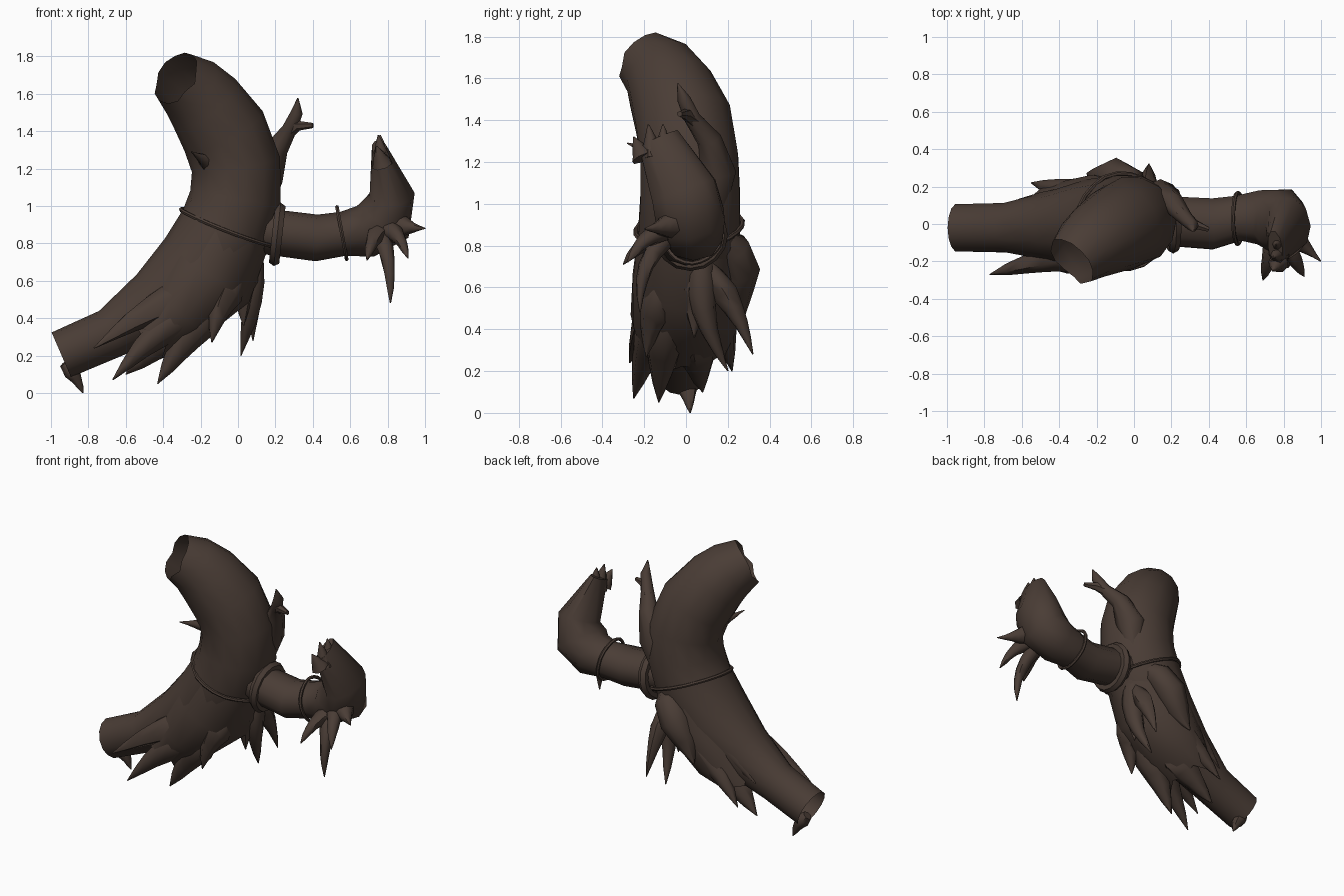
import bpy, bmesh, math, random
from mathutils import Vector

if "Cube" in bpy.data.objects:
    bpy.data.objects.remove(bpy.data.objects["Cube"])

random.seed(4)
bark = bpy.data.materials.new("dark brown bark")
bark.diffuse_color = (0.068, 0.046, 0.036, 1)
bark.use_nodes = True
bark.node_tree.nodes["Principled BSDF"].inputs["Base Color"].default_value = bark.diffuse_color


def skin(name, rings, closed=False, caps=False):
    """Bridge rings of points into one smooth-shaded object."""
    bm = bmesh.new()
    loops = [[bm.verts.new(p) for p in ring] for ring in rings]
    pairs = list(zip(loops, loops[1:])) + ([(loops[-1], loops[0])] if closed else [])
    for a, b in pairs:
        for k in range(len(a)):
            j = (k + 1) % len(a)
            bm.faces.new((a[k], a[j], b[j], b[k]))
    if caps:
        bm.faces.new(loops[0])
        bm.faces.new(loops[-1])
    bmesh.ops.recalc_face_normals(bm, faces=bm.faces)
    me = bpy.data.meshes.new(name)
    bm.to_mesh(me)
    bm.free()
    me.materials.append(bark)
    ob = bpy.data.objects.new(name, me)
    bpy.context.collection.objects.link(ob)
    bpy.ops.object.select_all(action='DESELECT')
    ob.select_set(True)
    bpy.context.view_layer.objects.active = ob
    bpy.ops.object.shade_smooth_by_angle(angle=math.radians(55))


def tube(name, path, sides=8, wobble=0.0, caps=False, axis=(0, 1, 0), jag=0.0):
    """Tube through (x, y, z, radius[, radius along axis]); jag tears the last ring."""
    pts = [Vector(p[:3]) for p in path]
    rings = []
    for i, p in enumerate(path):
        t = (pts[min(i + 1, len(pts) - 1)] - pts[max(i - 1, 0)]).normalized()
        side = Vector(axis)
        side = (side - t * side.dot(t)).normalized()
        up = t.cross(side)
        ring = []
        for k in range(sides):
            a = math.tau * k / sides
            w = 1 + random.uniform(-wobble, wobble)
            v = pts[i] + (up * math.cos(a) * p[3] + side * math.sin(a) * p[-1]) * w
            if i == len(path) - 1:
                v += t * random.uniform(-jag, jag)
            ring.append(v)
        rings.append(ring)
    skin(name, rings, caps=caps)


def spike(name, base, tip, r, sag=0.0, wobble=0.08, power=0.9, start=1.0):
    """Tapering spike from base to tip, arched upward by sag; start narrows the base."""
    base, tip = Vector(base), Vector(tip)
    d = (tip - base).normalized()
    arch = Vector((d.x, d.y, 0)).normalized() + Vector((0, 0, 1))
    arch = (arch - d * arch.dot(d)).normalized()
    path = []
    for i in range(7):
        t = i / 6
        p = base.lerp(tip, t) + arch * sag * math.sin(math.pi * t)
        swell = start + (1 - start) * min(1, t * 3)
        path.append((*p, r * swell * (1 - t) ** power + 0.003))
    axis = (0, 1, 0) if abs(d.y) < 0.7 else (1, 0, 0)
    tube(name, path, 7, wobble, True, axis)


def cord(name, centre, u, v, thick, n=22):
    """Closed cord around a limb, spanned by half axes u and v."""
    c, u, v = Vector(centre), Vector(u), Vector(v)
    nrm = u.cross(v).normalized()
    rings = []
    for i in range(n):
        a = math.tau * i / n
        d = u * math.cos(a) + v * math.sin(a)
        o = c + d * random.uniform(1, 1.04)
        d.normalize()
        rings.append([o + (d * math.cos(b) + nrm * math.sin(b)) * thick
                      for b in (math.tau * k / 6 for k in range(6))])
    skin(name, rings, closed=True)


# Hollow bent trunk, open at both ends
tube("trunk", [
    (-0.945, -0.02, 0.205, 0.13), (-0.68, -0.02, 0.32, 0.135), (-0.43, -0.01, 0.48, 0.19),
    (-0.21, 0, 0.66, 0.245), (-0.07, 0.015, 0.87, 0.25), (-0.015, 0.02, 1.04, 0.245),
    (-0.01, 0.015, 1.22, 0.24), (-0.075, -0.015, 1.4, 0.235), (-0.18, -0.075, 1.55, 0.21),
    (-0.255, -0.125, 1.63, 0.185), (-0.33, -0.195, 1.685, 0.15)],
    sides=14, wobble=0.01, jag=0.012)

# Loose bark sleeve around the lower trunk, torn at its lower edge
tube("bark_sleeve", [
    (-0.07, 0.01, 0.85, 0.235), (-0.17, 0, 0.63, 0.265, 0.262), (-0.33, -0.01, 0.43, 0.2, 0.255),
    (-0.46, -0.02, 0.3, 0.13, 0.215)], sides=14, wobble=0.04, jag=0.06)

# Side limb bending up into a flattened stump
tube("side_limb", [
    (0.1, 0.02, 0.87, 0.12, 0.14), (0.42, 0, 0.83, 0.125, 0.14), (0.56, 0.03, 0.85, 0.12, 0.125),
    (0.68, 0.035, 0.865, 0.145, 0.15), (0.785, 0.02, 0.925, 0.16, 0.175),
    (0.825, -0.01, 1.06, 0.12, 0.165), (0.755, -0.13, 1.31, 0.04, 0.105)],
    sides=10, wobble=0.03, caps=True)

# Splinters fanned along the stump crown
for i in range(4):
    y = -0.25 + 0.07 * i
    spike(f"crown_splinter_{i}", (0.775, y * 0.7 - 0.03, 1.22),
          (0.74 + 0.01 * i, y, 1.38 - 0.06 * (i % 3 == 0)), 0.055)

# Bark collar and cords
cord("limb_collar", (0.21, 0.02, 0.85), (0.015, 0, 0.135), (0, 0.145, 0), 0.032, 16)
cord("limb_cord", (0.555, 0.03, 0.855), (-0.025, 0, 0.135), (0, 0.135, 0), 0.011)
cord("trunk_cord", (-0.055, 0.015, 0.885), (-0.245, 0, 0.095), (0, 0.25, 0.02), 0.012)

# Finger-like twigs under the stump
for i, (base, tip, r, sag) in enumerate([
        ((0.75, -0.06, 0.88), (0.815, -0.22, 0.48), 0.055, 0.06),
        ((0.76, -0.06, 0.86), (0.69, -0.3, 0.71), 0.06, 0.03),
        ((0.8, -0.08, 0.88), (0.91, -0.28, 0.72), 0.055, 0.03),
        ((0.8, -0.02, 0.92), (1, -0.2, 0.88), 0.1, -0.01)]):
    spike(f"finger_twig_{i}", base, tip, r, sag, power=0.7 if i < 3 else 1.2)

# Forked twig on the right, stub twig on the left
tube("forked_twig", [(0.1, 0.13, 0.9, 0.04), (0.14, 0.14, 1.15, 0.1), (0.21, 0.11, 1.31, 0.06),
                     (0.275, 0.03, 1.41, 0.04), (0.315, -0.01, 1.5, 0.032),
                     (0.32, -0.04, 1.575, 0.004)], 8)
tube("forked_twig_arm", [(0.25, 0.06, 1.38, 0.04), (0.32, 0, 1.43, 0.028),
                         (0.4, -0.03, 1.43, 0.014)], 6, caps=True)
spike("stub_twig", (-0.14, -0.1, 1.22), (-0.25, -0.28, 1.29), 0.055, power=1.2)

# Knotted root bulging from the back
tube("knot_root", [(0.05, 0.1, 0.88, 0.05), (-0.03, 0.22, 0.78, 0.09), (-0.1, 0.25, 0.68, 0.1),
                   (-0.17, 0.24, 0.57, 0.08), (-0.25, 0.27, 0.44, 0.005)], 8, 0.06)

# Torn bark and roots: front of the lower trunk
front_roots = [
    ((-0.15, -0.1, 0.58), (-0.77, -0.27, 0.24), 0.13, 0.03),
    ((-0.18, -0.1, 0.5), (-0.67, -0.25, 0.07), 0.13, 0.03),
    ((-0.12, -0.08, 0.52), (-0.43, -0.13, 0.05), 0.15, 0.01),
    ((0, -0.08, 0.64), (-0.14, -0.19, 0.27), 0.12, 0.03),
    ((-0.2, 0.02, 0.48), (-0.6, 0.08, 0.1), 0.17, 0)]
# Back and right side
back_roots = [
    ((0.07, 0.08, 0.8), (0.015, 0.2, 0.2), 0.1, -0.06),
    ((0.07, 0.1, 0.7), (0.08, 0.32, 0.28), 0.08, 0.02),
    ((-0.07, 0.1, 0.62), (-0.55, 0.22, 0.2), 0.14, 0.03),
    ((-0.2, 0.08, 0.66), (-0.62, 0.13, 0.35), 0.13, 0.02),
    ((0.07, 0.03, 0.72), (0.03, 0.04, 0.36), 0.1, 0.02),
    ((-0.93, 0, 0.16), (-0.83, 0.02, 0), 0.06, 0.01)]
for group, roots in (("front", front_roots), ("back", back_roots)):
    for i, (base, tip, r, sag) in enumerate(roots):
        spike(f"{group}_root_{i}", base, tip, r, sag, power=0.85, start=0.45)
